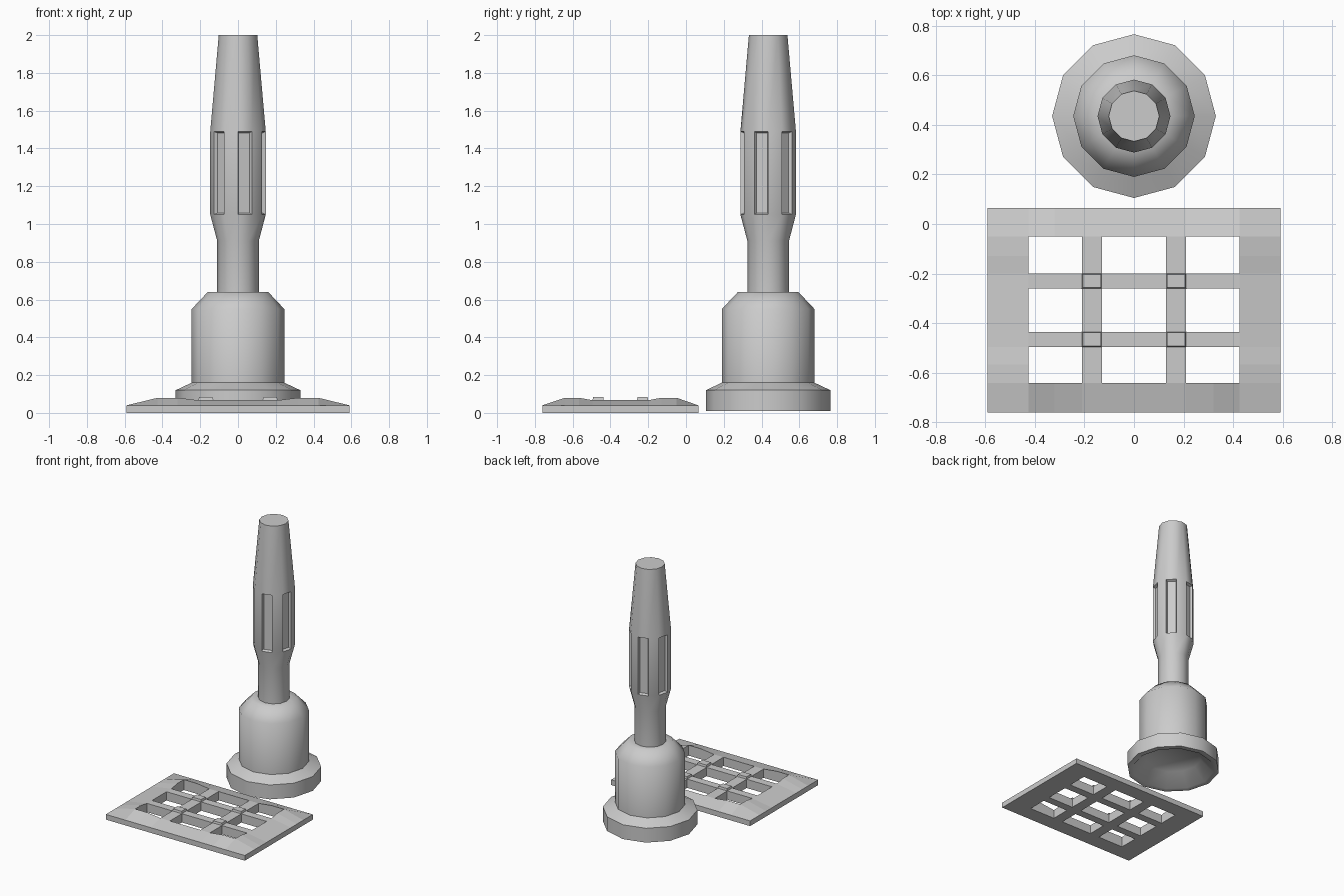
import bpy, bmesh, math

if "Cube" in bpy.data.objects:
    bpy.data.objects.remove(bpy.data.objects["Cube"])

CY = 0.435  # centre of the upright tool in y


def finish(bm, name, angle=None):
    bmesh.ops.recalc_face_normals(bm, faces=bm.faces[:])
    me = bpy.data.meshes.new(name)
    bm.to_mesh(me)
    bm.free()
    ob = bpy.data.objects.new(name, me)
    bpy.context.collection.objects.link(ob)
    if angle:
        bpy.ops.object.select_all(action='DESELECT')
        ob.select_set(True)
        bpy.context.view_layer.objects.active = ob
        bpy.ops.object.shade_smooth_by_angle(angle=math.radians(angle))
    return ob


def lathe(profile, n=12):
    """Turn (radius, z) points into a closed n-sided solid."""
    bm = bmesh.new()
    rings = []
    for r, z in profile:
        rings.append([bm.verts.new((r * math.cos(2 * math.pi * i / n),
                                    CY + r * math.sin(2 * math.pi * i / n), z))
                      for i in range(n)])
    for a, b in zip(rings, rings[1:]):
        for i in range(n):
            j = (i + 1) % n
            bm.faces.new((a[i], a[j], b[j], b[i]))
    bm.faces.new(rings[0])
    bm.faces.new(rings[-1])
    return bm


# cup with flared foot and hollow underside
cup = lathe([(0.2, 0.1), (0.29, 0.01), (0.33, 0.01), (0.33, 0.12), (0.245, 0.16),
             (0.245, 0.55), (0.16, 0.64), (0.1, 0.64)])
finish(cup, "cup", 50)

# handle with alternate faces of the grip sunk as flutes
handle = lathe([(0.11, 0.6), (0.11, 0.91), (0.147, 1.05), (0.147, 1.49), (0.102, 2.0)])
handle.normal_update()
bmesh.ops.recalc_face_normals(handle, faces=handle.faces[:])
flutes = []
for f in handle.faces:
    c = f.calc_center_median()
    if 1.1 < c.z < 1.45:
        i = math.floor(math.degrees(math.atan2(c.y - CY, c.x)) / 30)
        if i % 2:  # faces starting at -90, -30, 30 ... degrees
            flutes.append(f)
bmesh.ops.inset_individual(handle, faces=flutes, thickness=0.012, depth=-0.018)
finish(handle, "handle", 40)

# grate: bevelled frame with two bars each way
xs = [-0.59, -0.425, -0.32, -0.21, -0.13, 0.13, 0.21, 0.32, 0.425, 0.59]
ys = [-0.76, -0.64, -0.567, -0.495, -0.435, -0.26, -0.2, -0.13, -0.05, 0.065]
LAST = 8  # index of last cell
BARS = (0, 3, 5, LAST)


def solid(i, j):
    return 0 <= i <= LAST and 0 <= j <= LAST and (i in BARS or j in BARS)


def height(i, j):
    if i in (0, 9) or j in (0, 9):
        return 0.04
    near_corner = i in (1, 2, 7, 8) and j in (1, 2, 7, 8)
    return 0.08 if near_corner else 0.067


bm = bmesh.new()
top = {(i, j): bm.verts.new((x, y, height(i, j)))
       for i, x in enumerate(xs) for j, y in enumerate(ys)}
low = {(i, j): bm.verts.new((x, y, 0)) for i, x in enumerate(xs) for j, y in enumerate(ys)}
# cells between bar indices 3-5 keep bars at index 3 and 5
for i in range(9):
    for j in range(9):
        if not solid(i, j):
            continue
        ring = [(i, j), (i + 1, j), (i + 1, j + 1), (i, j + 1)]
        bm.faces.new([top[k] for k in ring])
        bm.faces.new([low[k] for k in reversed(ring)])
        for k, (di, dj) in enumerate(((0, -1), (1, 0), (0, 1), (-1, 0))):
            if not solid(i + di, j + dj):
                a, b = ring[k], ring[(k + 1) % 4]
                bm.faces.new((low[a], low[b], top[b], top[a]))
bmesh.ops.delete(bm, geom=[v for v in bm.verts if not v.link_faces], context='VERTS')
finish(bm, "grate")

# small raised pads where the bars cross
bm = bmesh.new()
for x in (-0.17, 0.17):
    for y in (-0.465, -0.23):
        made = bmesh.ops.create_cube(bm, size=1)['verts']
        for v in made:
            s = 0.9 if v.co.z > 0 else 1.04
            v.co = (x + v.co.x * 0.08 * s, y + v.co.y * 0.06 * s,
                    0.083 if v.co.z > 0 else 0.06)
finish(bm, "crossing_pads")
